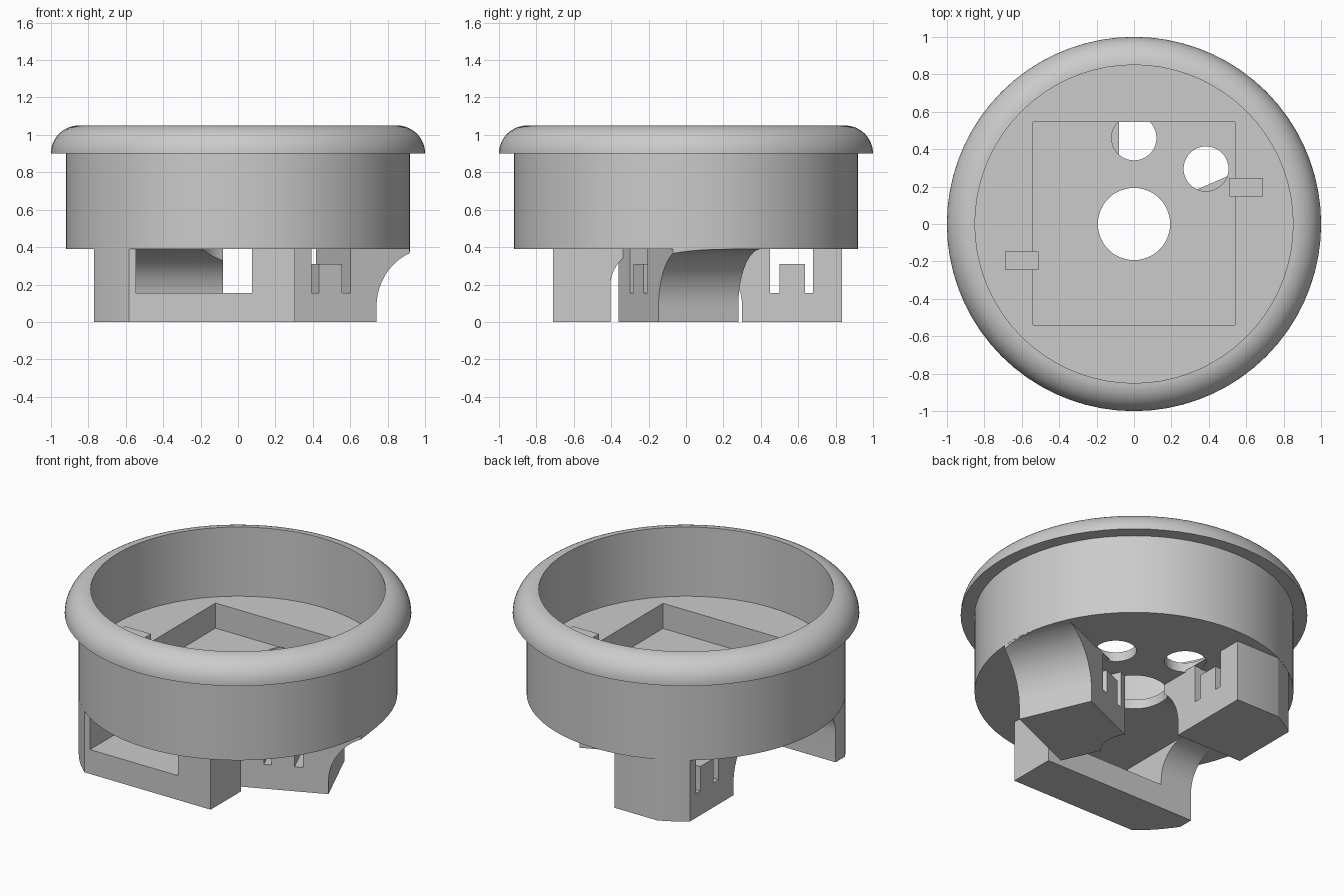
import bpy, bmesh, math
from mathutils import Matrix, Vector

if "Cube" in bpy.data.objects:
    bpy.data.objects.remove(bpy.data.objects["Cube"], do_unlink=True)

SEG = 72
BASE = 0.39     # underside of the cup
FLOOR = 0.61    # inner floor of the cup
WALL = 0.92     # outer radius of the cup

grey = bpy.data.materials.new("plain grey")
grey.use_nodes = True
colour = (0.6, 0.6, 0.6, 1)
grey.diffuse_color = colour
grey.node_tree.nodes["Principled BSDF"].inputs["Base Color"].default_value = colour


def finish(name, bm, matrix=Matrix()):
    bmesh.ops.recalc_face_normals(bm, faces=bm.faces)
    bm.transform(matrix)
    mesh = bpy.data.meshes.new(name)
    bm.to_mesh(mesh)
    bm.free()
    mesh.materials.append(grey)
    obj = bpy.data.objects.new(name, mesh)
    bpy.context.collection.objects.link(obj)
    return obj


def prism(name, profile, x0, x1, matrix=Matrix()):
    """Extrude a (y, z) profile along x."""
    bm = bmesh.new()
    face = bm.faces.new([bm.verts.new((x0, y, z)) for y, z in profile])
    ext = bmesh.ops.extrude_face_region(bm, geom=[face])
    verts = [v for v in ext["geom"] if isinstance(v, bmesh.types.BMVert)]
    bmesh.ops.translate(bm, verts=verts, vec=(x1 - x0, 0, 0))
    return finish(name, bm, matrix)


def box(name, x0, x1, y0, y1, z0, z1, matrix=Matrix()):
    return prism(name, [(y0, z0), (y1, z0), (y1, z1), (y0, z1)], x0, x1, matrix)


def cylinder(name, x, y, r, z0, z1, segments=SEG):
    bm = bmesh.new()
    bmesh.ops.create_cone(bm, cap_ends=True, segments=segments, radius1=r, radius2=r, depth=z1 - z0)
    return finish(name, bm, Matrix.Translation((x, y, (z0 + z1) / 2)))


def carve(obj, cutter, operation="DIFFERENCE"):
    mod = obj.modifiers.new("carve", "BOOLEAN")
    mod.operation, mod.object, mod.solver = operation, cutter, "EXACT"
    bpy.context.view_layer.objects.active = obj
    bpy.ops.object.modifier_apply(modifier=mod.name)
    bpy.data.objects.remove(cutter, do_unlink=True)


def smooth(obj):
    bpy.ops.object.select_all(action="DESELECT")
    obj.select_set(True)
    bpy.context.view_layer.objects.active = obj
    bpy.ops.object.shade_smooth_by_angle(angle=math.radians(30))


def flared(length, r):
    """Leg section: a straight block whose inner end curves out to the base."""
    arc = [(r * math.cos(a) - r, BASE - r + r * math.sin(a))
           for a in (math.pi / 2 * (1 - i / 14) for i in range(15))]
    top = BASE + 0.01
    return [(0, 0), (length, 0), (length, top), (-r, top)] + arc


def trim(leg):
    """Keep the leg inside the cup wall and clear of the central hole."""
    carve(leg, cylinder("trim", 0, 0, WALL - 0.001, -1, 1), "INTERSECT")
    carve(leg, cylinder("trim_hole", 0, 0, 0.193, -1, 1, 48))
    smooth(leg)


# Cup: revolved wall with a rounded overhanging lip
lip = [(0.85 + 0.15 * math.cos(a), 0.9 + 0.15 * math.sin(a))
       for a in (math.pi / 2 * i / 12 for i in range(13))]
section = [(0, BASE), (WALL, BASE), (WALL, 0.9)] + lip + [(0.85, FLOOR), (0, FLOOR)]
bm = bmesh.new()
points = [bm.verts.new((r, 0, z)) for r, z in section]
edges = [bm.edges.new(pair) for pair in zip(points, points[1:])]
bmesh.ops.spin(bm, geom=points + edges, cent=(0, 0, 0), axis=(0, 0, 1),
               angle=math.tau, steps=SEG, use_duplicate=False)
bmesh.ops.remove_doubles(bm, verts=bm.verts, dist=0.0005)
cup = finish("cup", bm)

# Square recess and the three floor holes
carve(cup, box("recess", -0.54, 0.54, -0.54, 0.545, 0.45, 0.8))
carve(cup, cylinder("centre_hole", 0, 0, 0.193, 0, 0.55, 48))
for x, y in ((0, 0.46), (0.385, 0.295)):
    carve(cup, cylinder("small_hole", x, y, 0.12, 0.2, 0.452, 40))
smooth(cup)

# Small raised tabs beside the recess
for side, name in ((1, "left_tab"), (-1, "right_tab")):
    box(name, 0.51, 0.69, 0.147, 0.245, FLOOR - 0.01, 0.686,
        Matrix.Rotation(0 if side > 0 else math.pi, 4, "Z"))

# Wide front leg with a window
place = Matrix.Translation((0.305, -0.405, 0)) @ Matrix.Rotation(math.pi, 4, "Z")
front_leg = prism("front_leg", flared(0.305, 0.2), 0, 1.075, place)
carve(front_leg, box("window", 0.23, 0.85, -1, 1, 0.155, BASE + 0.005, place))
trim(front_leg)

# Two matching legs, each pierced by a U-shaped slot that leaves a tongue
top = BASE + 0.005
slot = [(0.15, 0.155), (0.2, 0.155), (0.2, 0.31), (0.335, 0.31),
        (0.335, 0.155), (0.38, 0.155), (0.38, top), (0.15, top)]
for name, x, y, turn in (("back_leg", -0.545, 0.3, 0), ("side_leg", 0.74, -0.147, 113.5)):
    place = Matrix.Translation((x, y, 0)) @ Matrix.Rotation(math.radians(turn), 4, "Z")
    leg = prism(name, flared(0.535, 0.31), 0, 0.465, place)
    carve(leg, prism("slot", slot, -0.1, 0.6, place))
    trim(leg)
